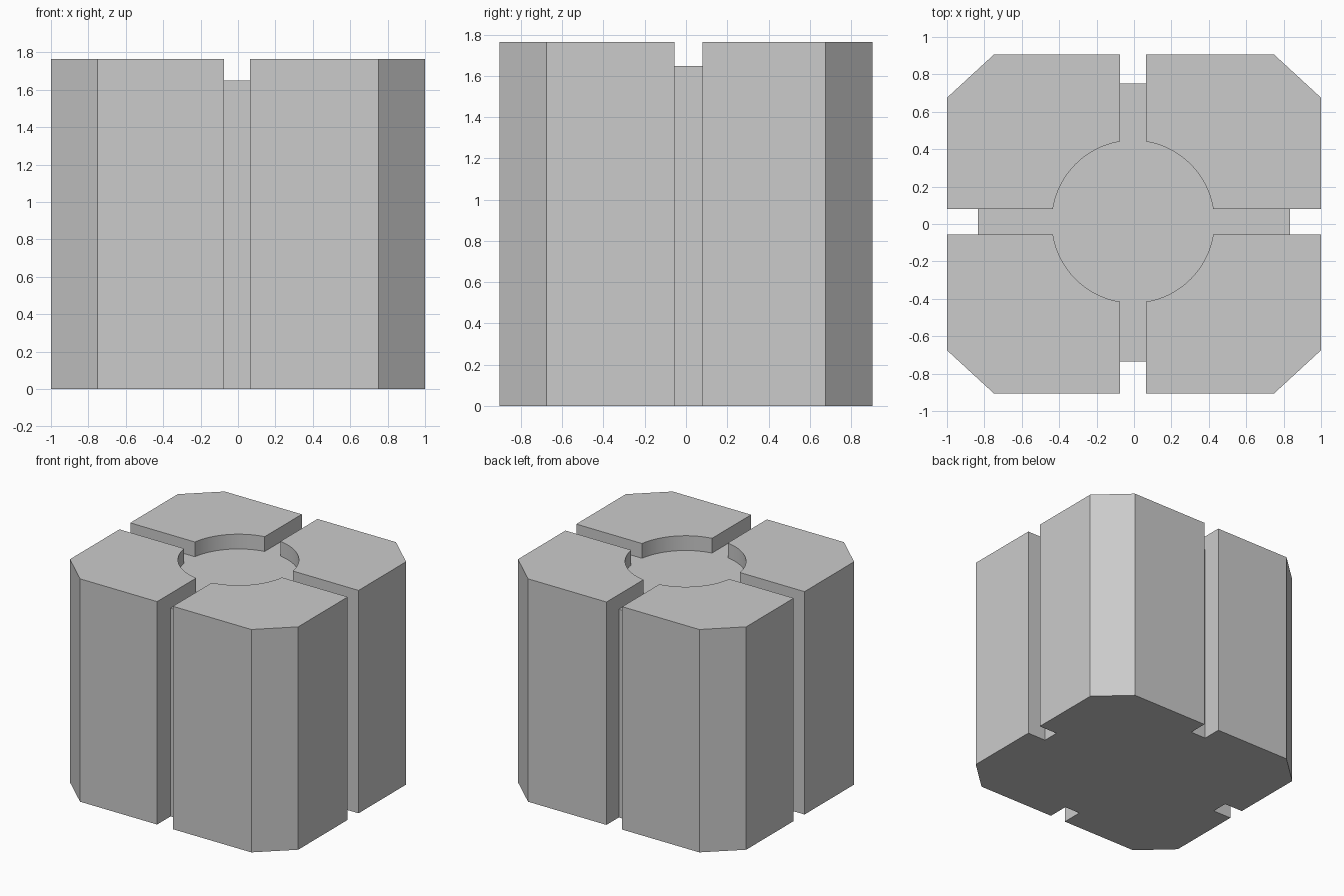
import bpy, bmesh
from math import sqrt, atan2, cos, sin

if "Cube" in bpy.data.objects:
    bpy.data.objects.remove(bpy.data.objects["Cube"])

TOP, FLOOR = 1.765, 1.648          # pad top and recess floor heights
CX, CY, R = -0.005, 0.0125, 0.434  # round recess
ARC_STEPS = 16
SLOT_X = {1: 0.063, -1: -0.075}    # edges of the slots along y
SLOT_Y = {1: 0.08, -1: -0.055}     # edges of the slots along x
END_X = {1: 0.835, -1: -0.835}     # where the full-height notches stop
END_Y = {1: 0.75, -1: -0.735}

bm = bmesh.new()


def face(pts):
    return bm.faces.new([bm.verts.new(p) for p in pts])


def at(pts, z):
    return [(x, y, z) for x, y in pts]


def wall(a, b, z0, z1):
    return face([(*a, z0), (*b, z0), (*b, z1), (*a, z1)])


def quadrant(sx, sy):
    """Outline points of one quarter, counter-clockwise around the block."""
    ex, ey = SLOT_X[sx], SLOT_Y[sy]
    outer = [(sx, ey), (sx, sy * 0.675), (sx * 0.75, sy * 0.905), (ex, sy * 0.905)]
    inner = [(END_X[sx], ey), (ex, END_Y[sy])]
    p = (CX + sx * sqrt(R * R - (ey - CY) ** 2), ey)
    q = (ex, CY + sy * sqrt(R * R - (ex - CX) ** 2))
    a0 = atan2(abs(p[1] - CY), abs(p[0] - CX))
    a1 = atan2(abs(q[1] - CY), abs(q[0] - CX))
    arc = [p]
    for i in range(1, ARC_STEPS):
        a = a0 + (a1 - a0) * i / ARC_STEPS
        arc.append((CX + sx * R * cos(a), CY + sy * R * sin(a)))
    arc.append(q)
    if sx * sy < 0:
        return outer[::-1], inner[::-1], arc[::-1]
    return outer, inner, arc


quarters = [quadrant(*s) for s in ((1, 1), (-1, 1), (-1, -1), (1, -1))]
base, floor = [], []
for i, (outer, inner, arc) in enumerate(quarters):
    base += [inner[0], *outer, inner[1]]
    floor += [inner[0], *arc, inner[1]]
    # raised pad top
    face(at(outer + arc[::-1], TOP))
    # outer sides and chamfer
    for a, b in zip(outer, outer[1:]):
        wall(a, b, 0, TOP)
    # curved recess wall
    for a, b in zip(arc, arc[1:]):
        wall(a, b, FLOOR, TOP).smooth = True
    # L-shaped slot walls
    for k in (0, -1):
        o, n, c = outer[k], inner[k], arc[k]
        face([(*o, 0), (*n, 0), (*n, FLOOR), (*c, FLOOR), (*c, TOP), (*o, TOP)])
    # notch end wall towards the next quarter
    wall(inner[1], quarters[(i + 1) % 4][1][0], 0, FLOOR)

# underside and recessed cross-shaped floor
face(at(base, 0))
face(at(floor, FLOOR))

bmesh.ops.remove_doubles(bm, verts=bm.verts, dist=1e-5)
bmesh.ops.recalc_face_normals(bm, faces=bm.faces)
for e in bm.edges:
    if len(e.link_faces) == 2 and e.calc_face_angle(0) > 0.5:
        e.smooth = False

mesh = bpy.data.meshes.new("slotted_block")
bm.to_mesh(mesh)
bm.free()
block = bpy.data.objects.new("slotted_block", mesh)
bpy.context.collection.objects.link(block)
